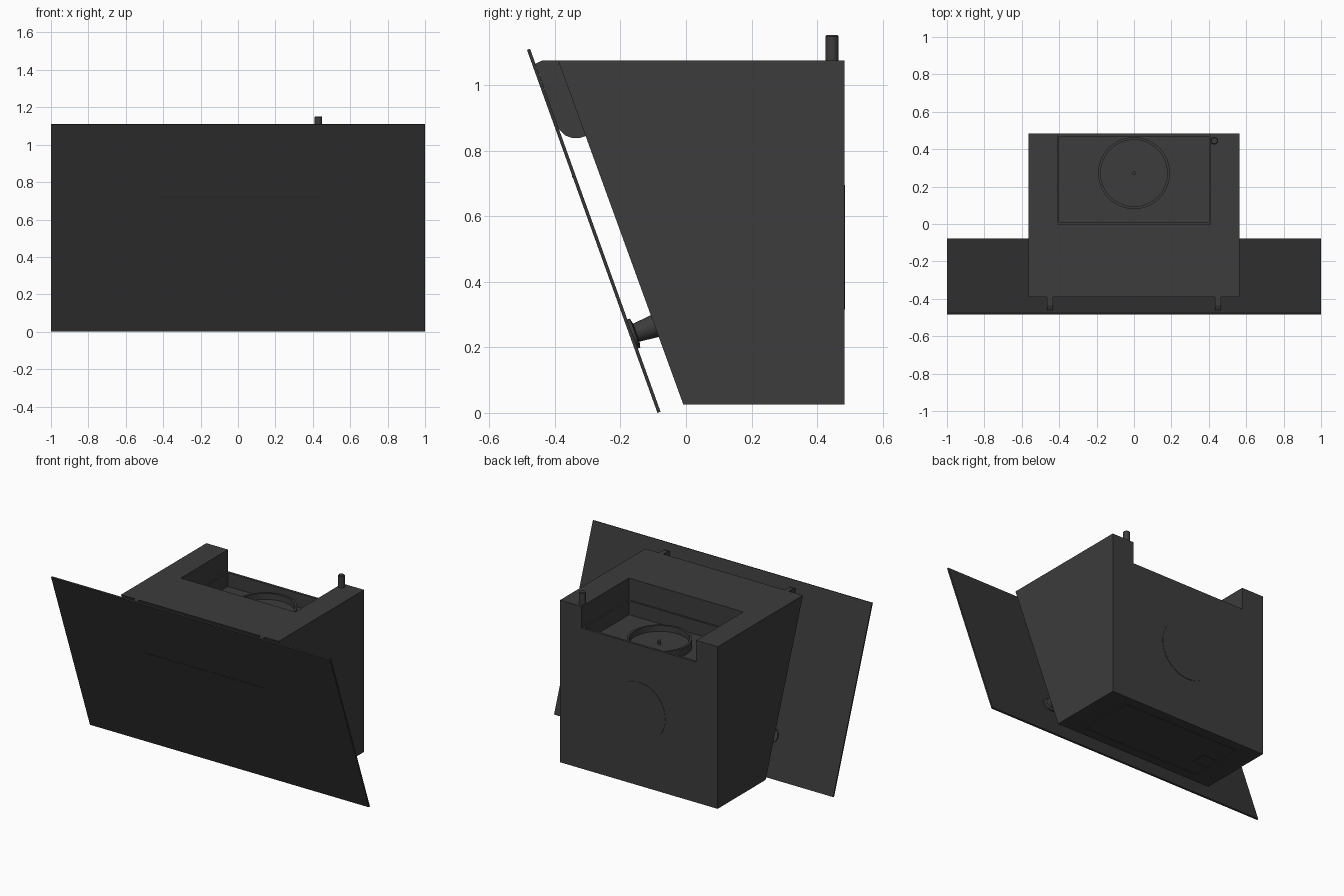
import bpy, bmesh, math
from mathutils import Vector, Matrix

if "Cube" in bpy.data.objects:
    bpy.data.objects.remove(bpy.data.objects["Cube"])

dark = bpy.data.materials.new("dark_metal")
dark.diffuse_color = (0.045, 0.045, 0.047, 1)
dark.use_nodes = True
dark.node_tree.nodes["Principled BSDF"].inputs["Base Color"].default_value = dark.diffuse_color
glass = bpy.data.materials.new("black_glass")
glass.diffuse_color = (0.035, 0.035, 0.035, 1)
glass.use_nodes = True
glass.node_tree.nodes["Principled BSDF"].inputs["Base Color"].default_value = glass.diffuse_color


def finish(name, bm, mat=dark, smooth=False):
    bmesh.ops.recalc_face_normals(bm, faces=bm.faces)
    mesh = bpy.data.meshes.new(name)
    bm.to_mesh(mesh)
    bm.free()
    obj = bpy.data.objects.new(name, mesh)
    bpy.context.collection.objects.link(obj)
    mesh.materials.append(mat)
    bpy.ops.object.select_all(action='DESELECT')
    obj.select_set(True)
    bpy.context.view_layer.objects.active = obj
    if smooth:
        bpy.ops.object.shade_smooth_by_angle(angle=math.radians(35))
    return obj


def extrude_x(name, profile, x0, x1, mat=dark):
    """Side profile of (y, z) points pulled along x."""
    bm = bmesh.new()
    face = bm.faces.new([bm.verts.new((x0, y, z)) for y, z in profile])
    new = bmesh.ops.extrude_face_region(bm, geom=[face])["geom"]
    bmesh.ops.translate(bm, vec=(x1 - x0, 0, 0),
                        verts=[v for v in new if isinstance(v, bmesh.types.BMVert)])
    return finish(name, bm, mat)


def box(name, x0, x1, y0, y1, z0, z1):
    return extrude_x(name, [(y0, z0), (y1, z0), (y1, z1), (y0, z1)], x0, x1)


def lathe(name, profile, loc, axis=(0, 0, 1), n=48, closed=False):
    """Revolve (radius, height) points around an axis."""
    bm = bmesh.new()
    vs = [bm.verts.new((r, 0, h)) for r, h in profile]
    pairs = list(zip(vs, vs[1:])) + ([(vs[-1], vs[0])] if closed else [])
    edges = [bm.edges.new(p) for p in pairs]
    bmesh.ops.spin(bm, geom=vs + edges, cent=(0, 0, 0), axis=(0, 0, 1),
                   angle=math.tau, steps=n)
    bmesh.ops.remove_doubles(bm, verts=bm.verts, dist=1e-5)
    rot = Vector(axis).to_track_quat('Z', 'Y').to_matrix().to_4x4()
    bm.transform(Matrix.Translation(loc) @ rot)
    return finish(name, bm, dark, True)


def cut(target, cutter):
    mod = target.modifiers.new("cut", 'BOOLEAN')
    mod.operation = 'DIFFERENCE'
    mod.solver = 'EXACT'
    mod.object = cutter
    bpy.context.view_layer.objects.active = target
    bpy.ops.object.modifier_apply(modifier=mod.name)
    bpy.data.objects.remove(cutter)


# Wedge-shaped housing with an open recess in the top, notched at the back
body = extrude_x("housing", [(-0.008, 0.025), (0.483, 0.025), (0.483, 1.075), (-0.39, 1.075)],
                 -0.565, 0.565)
cut(body, box("upper_recess_cutter", -0.41, 0.41, 0.0, 0.6, 0.935, 1.2))
cut(body, box("lower_recess_cutter", -0.40, 0.40, 0.012, 0.467, 0.845, 1.2))

# Filter seams and handle pocket underneath
for x0, x1, y0, y1 in [(-0.42, 0.42, 0.052, 0.057), (-0.42, 0.42, 0.415, 0.42),
                       (-0.42, -0.415, 0.052, 0.42), (0.415, 0.42, 0.052, 0.42),
                       (-0.41, -0.31, 0.16, 0.25)]:
    cut(body, box("seam_cutter", x0, x1, y0, y1, 0.0, 0.031))

# Air outlet collar with damper disc and pivot, and the blanked rear outlet
lathe("outlet_collar", [(0.178, 0), (0.192, 0), (0.192, 0.055), (0.178, 0.055)],
      (0, 0.272, 0.843), closed=True)
lathe("damper_disc", [(0, 0.01), (0.179, 0.01), (0.179, 0), (0, 0)], (0, 0.272, 0.85))
lathe("damper_pivot", [(0, 0.03), (0.01, 0.03), (0.01, 0)], (0, 0.272, 0.855), n=12)
lathe("rear_outlet_cover", [(0, 0.005), (0.19, 0.005), (0.19, 0)], (0, 0.48, 0.505), (0, 1, 0))

# Cable gland on the top
lathe("cable_gland", [(0, 0.08), (0.016, 0.08), (0.02, 0.076), (0.02, 0), (0, 0)],
      (0.43, 0.445, 1.072), n=24)

# Slanted front glass with a thin light strip
extrude_x("front_panel", [(-0.087, 0.0), (-0.0776, 0.0034), (-0.4756, 1.1104), (-0.485, 1.107)],
          -1, 1, glass)
extrude_x("panel_light_strip", [(-0.346, 0.718), (-0.3436, 0.714), (-0.3466, 0.7185), (-0.3471, 0.7195)][:2]
          + [(-0.34, 0.716), (-0.342, 0.722), (-0.3477, 0.722)], -0.435, 0.435, glass)

# Hinges at the top and round spacers at the bottom, one pair each
hinge = [(-0.459, 1.065), (-0.437, 1.075), (-0.388, 1.075), (-0.303, 0.845),
         (-0.325, 0.838), (-0.347, 0.838), (-0.368, 0.846), (-0.388, 0.866)]
out = Vector((0, -0.94, -0.34)).normalized()
for side, s in (("left", -1), ("right", 1)):
    extrude_x("hinge_" + side, hinge, s * 0.45 - 0.016, s * 0.45 + 0.016)
    lathe("spacer_" + side, [(0, -0.005), (0.036, -0.005), (0.029, 0.06), (0.047, 0.064),
                             (0.047, 0.074), (0, 0.074)],
          Vector((s * 0.5, -0.095, 0.265)), out, n=32)
